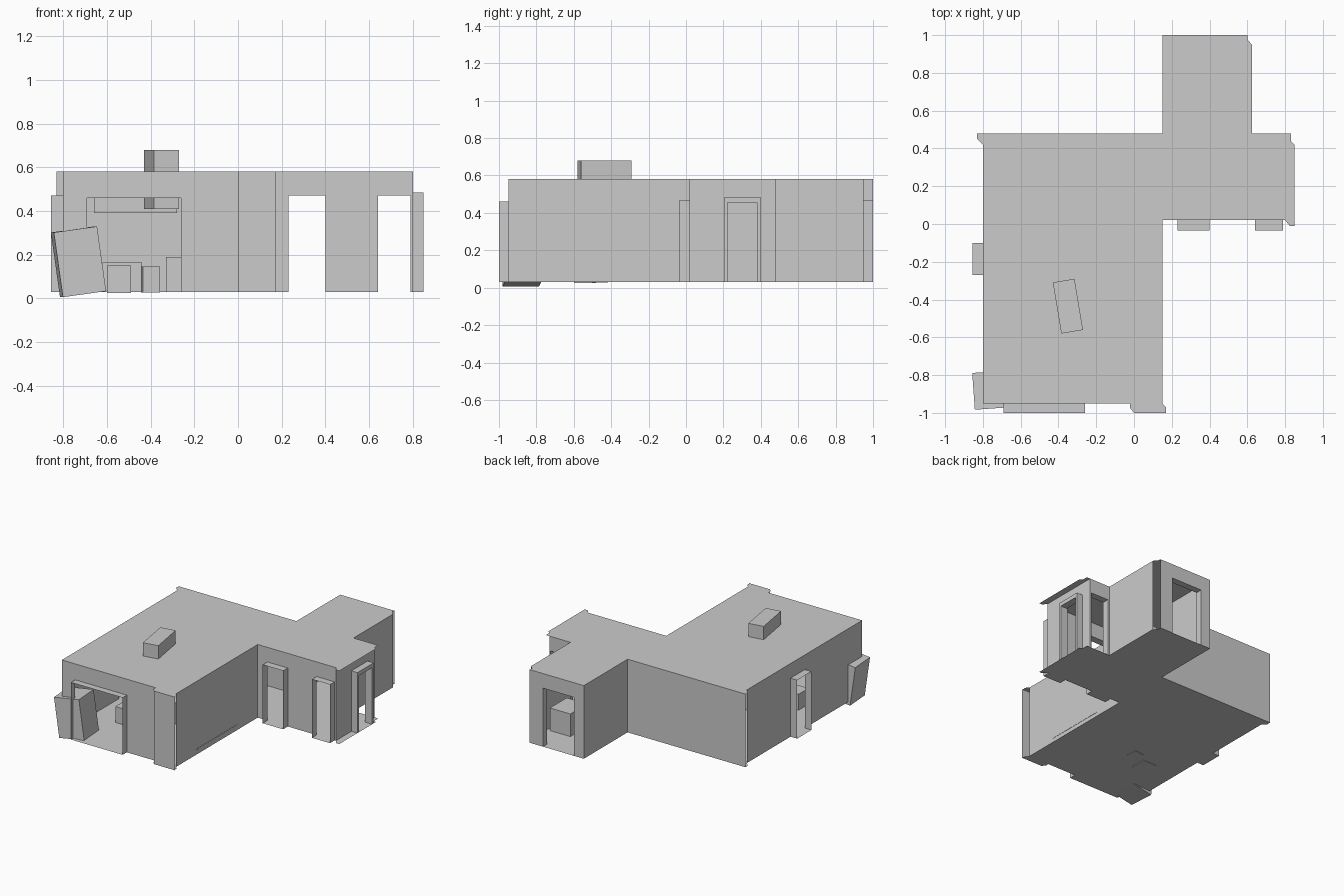
import bpy
import bmesh
from mathutils import Matrix, Vector

if "Cube" in bpy.data.objects:
    bpy.data.objects.remove(bpy.data.objects["Cube"])

Z0, Z1, HEAD = 0.03, 0.58, 0.47   # floor, roof and door head levels


def make(name, faces):
    """Build a sheet object from polygons."""
    bm = bmesh.new()
    for f in faces:
        bm.faces.new([bm.verts.new(v) for v in f])
    bmesh.ops.remove_doubles(bm, verts=bm.verts, dist=1e-5)
    me = bpy.data.meshes.new(name)
    bm.to_mesh(me)
    bm.free()
    ob = bpy.data.objects.new(name, me)
    bpy.context.collection.objects.link(ob)
    return ob


def box(name, lo, hi, yaw=0.0, roll=0.0):
    lo, hi = Vector(lo), Vector(hi)
    bm = bmesh.new()
    bmesh.ops.create_cube(bm, size=1)
    rot = Matrix.Rotation(yaw, 4, 'Z') @ Matrix.Rotation(roll, 4, 'Y')
    m = Matrix.Translation((lo + hi) / 2) @ rot @ Matrix.Diagonal((*(hi - lo), 1))
    bm.transform(m)
    me = bpy.data.meshes.new(name)
    bm.to_mesh(me)
    bm.free()
    ob = bpy.data.objects.new(name, me)
    bpy.context.collection.objects.link(ob)


def wall(name, axis, c, a, b, doors=()):
    """Thin wall running along axis from a to b; doors are (start, end, head)."""
    def p(t, z):
        return (t, c, z) if axis == 'x' else (c, t, z)

    def quad(s, e, low):
        return [p(s, low), p(e, low), p(e, Z1), p(s, Z1)]
    faces, s = [], a
    for d0, d1, head in doors:
        faces += [quad(s, d0, Z0), quad(d0, d1, head)]
        s = d1
    faces.append(quad(s, b, Z0))
    make(name, faces)


def lining(name, axis, c, depth, a, b, head):
    """Open door lining: two jambs, head and sill, reaching depth from the wall."""
    def p(t, d, z):
        return (t, d, z) if axis == 'x' else (d, t, z)
    loop = [(a, Z0), (b, Z0), (b, head), (a, head)]
    faces = []
    for i in range(4):
        (t0, z0), (t1, z1) = loop[i], loop[(i + 1) % 4]
        faces.append([p(t0, c, z0), p(t1, c, z1), p(t1, c + depth, z1), p(t0, c + depth, z0)])
    make(name, faces)


# Floor and roof sheets with the clipped overhanging corners
plan = [(-.80, -.95), (-.02, -.95), (-.02, -.975), (0, -1), (.17, -1), (.17, -.97),
        (.15, -.95), (.15, .02), (.80, .02), (.825, -.01), (.85, -.01), (.85, .42),
        (.83, .44), (.83, .48), (.625, .48), (.625, .95), (.60, .975), (.60, 1),
        (.15, 1), (.15, .48), (-.83, .48), (-.83, .45), (-.80, .42)]
make("floor", [[(x, y, Z0) for x, y in reversed(plan)]])
make("roof", [[(x, y, Z1) for x, y in plan]])

# Walls: name, axis, position, start, end, doors
wall("garage_wall", 'x', -.95, -.80, 0, [(-.69, -.26, .46)])
wall("corner_panel", 'x', -1.0, 0, .175)
wall("main_left_wall", 'y', -.80, -.95, .42, [(-.27, -.10, HEAD)])
wall("main_right_wall", 'y', .15, -.95, .02)
wall("main_back_wall", 'x', .48, -.83, .15)
wall("wing_front_wall", 'x', .02, .15, .80, [(.23, .40, HEAD), (.64, .79, HEAD)])
wall("wing_end_wall", 'y', .80, .02, .48, [(.21, .395, HEAD)])
wall("wing_back_wall", 'x', .48, .625, .80, [(.64, .79, HEAD)])
wall("back_right_wall", 'y', .625, .48, .95)
wall("back_end_wall", 'x', 1.0, .15, .60, [(.23, .49, HEAD)])
wall("back_left_wall", 'y', .15, .48, 1.0)

# Door and window linings
lining("garage_lining", 'x', -.95, -.05, -.69, -.26, .46)
lining("left_lining", 'y', -.80, -.055, -.27, -.10, HEAD)
lining("front_lining_a", 'x', .02, -.055, .23, .40, HEAD)
lining("front_lining_b", 'x', .02, -.055, .64, .79, HEAD)
lining("wing_back_lining", 'x', .48, -.05, .64, .79, HEAD)
lining("back_door_lining", 'x', 1.0, -.05, .23, .49, HEAD)

# Thicker frame on the wing's end
for i, y in enumerate((.205, .38)):
    box(f"end_jamb_{i}", (.79, y, Z0), (.85, y + .018, .47))
box("end_head", (.795, .205, .455), (.85, .398, .485))

# Rooftop unit and leaning crate
box("roof_unit", (-.408, -.572, .41), (-.292, -.298, .68), yaw=.165)
box("leaning_crate", (-.83, -.975, .018), (-.63, -.78, .317), yaw=.07, roll=-.14)

# Furniture inside
box("wall_cabinet", (-.66, .40, .39), (-.28, .475, .46))
box("chest", (-.62, -.30, .03), (-.44, -.12, .165))
box("low_crate", (-.60, -.60, .025), (-.49, -.48, .15))
box("small_crate", (-.44, -.50, .027), (-.36, -.42, .145), yaw=.1)
box("tall_crate", (-.33, -.40, .03), (-.25, -.28, .19))
box("low_shelf", (.03, -.70, .06), (.152, -.22, .072))
box("storage_box", (.43, .56, .03), (.60, .76, .20))
